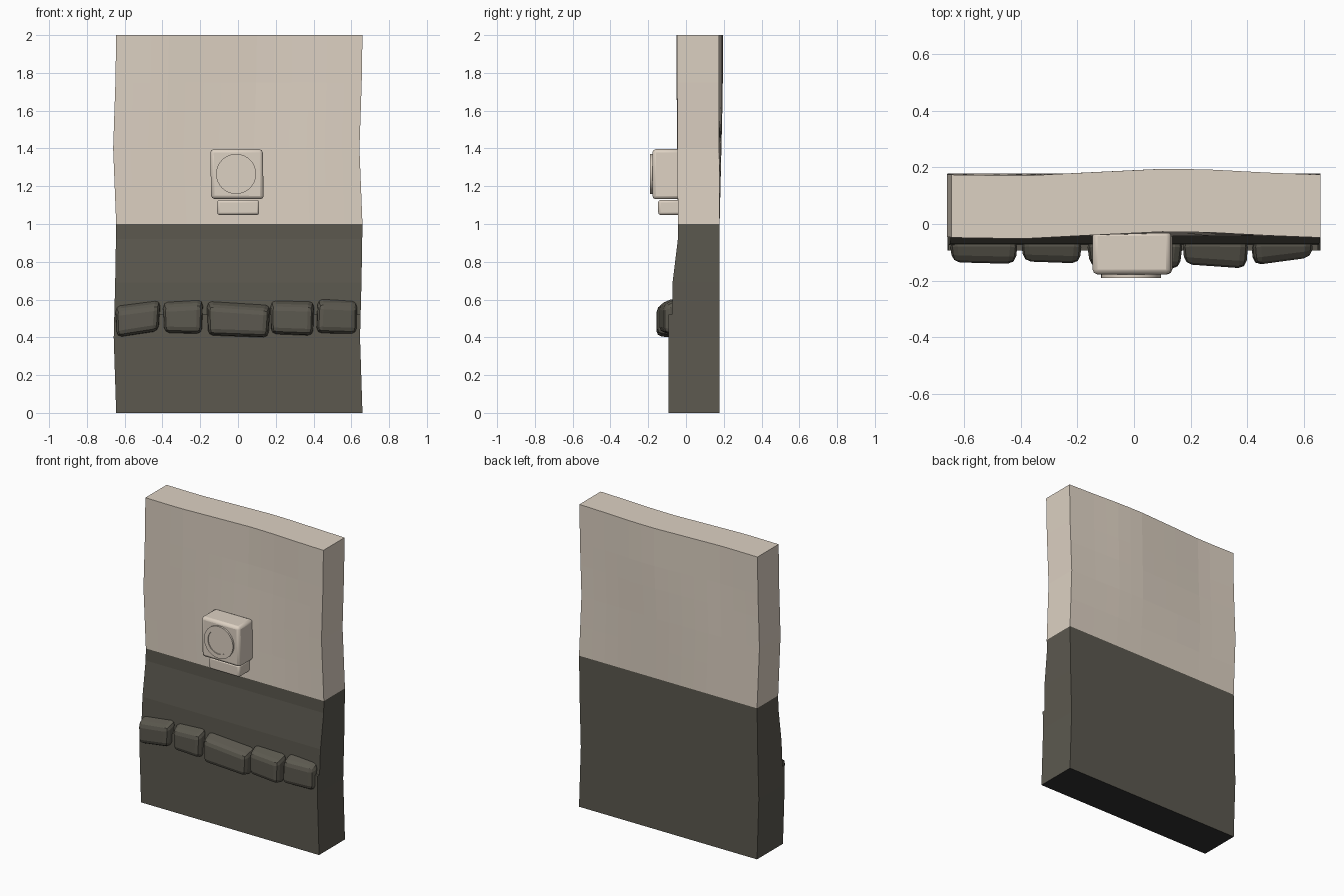
import bpy, bmesh, math

if "Cube" in bpy.data.objects:
    bpy.data.objects.remove(bpy.data.objects["Cube"])


def material(name, rgb):
    m = bpy.data.materials.new(name)
    m.diffuse_color = (*rgb, 1)
    m.use_nodes = True
    m.node_tree.nodes["Principled BSDF"].inputs["Base Color"].default_value = m.diffuse_color
    return m


PLASTER = material("pale plaster", (0.72, 0.635, 0.54))
STONE = material("dark stone", (0.106, 0.099, 0.078))
UNDERSIDE = material("black underside", (0.03, 0.03, 0.03))


def interp(table, t):
    for (a, va), (b, vb) in zip(table, table[1:]):
        if t <= b:
            return va + (vb - va) * (t - a) / (b - a)
    return table[-1][1]


def make_object(name, bm, mats, bevel=0, segments=2, smooth=25):
    bmesh.ops.recalc_face_normals(bm, faces=bm.faces[:])
    me = bpy.data.meshes.new(name)
    bm.to_mesh(me)
    bm.free()
    ob = bpy.data.objects.new(name, me)
    bpy.context.collection.objects.link(ob)
    for m in mats:
        me.materials.append(m)
    if bevel:
        mod = ob.modifiers.new("bevel", 'BEVEL')
        mod.width, mod.segments, mod.limit_method = bevel, segments, 'ANGLE'
    if smooth:
        bpy.context.view_layer.objects.active = ob
        ob.select_set(True)
        bpy.ops.object.shade_smooth_by_angle(angle=math.radians(smooth))
        ob.select_set(False)
    return ob


# Wall panel: a gently wavy slab with a thicker, ledged base
SWAY = [(0, .007), (.4, -.006), (.7, .002), (1, .007), (1.4, -.009), (1.75, .003), (2, .007)]
FRONT = [(0, -.093), (.52, -.093), (.521, -.074), (.69, -.071), (.92, -.043), (1, -.043), (2, -.048)]
WAVE = [(-.65, 0), (-.4, -.004), (-.17, .008), (.1, .021), (.25, .019), (.45, .008), (.65, 0)]
ROWS = [0, .2, .4, .52, .521, .69, .8, .92, 1, 1.2, 1.4, 1.6, 1.75, 1.9, 2]
N = 14

bm = bmesh.new()
grid = []
for z in ROWS:
    grow = max(0, min(1, (z - 1) / .7))
    front, back = [], []
    for i in range(N + 1):
        x = -.652 + 1.304 * i / N
        w = interp(WAVE, x) * grow
        xs = x + interp(SWAY, z)
        front.append(bm.verts.new((xs, interp(FRONT, z) + w, z)))
        back.append(bm.verts.new((xs, .178 - .004 * grow + w, z)))
    grid.append(front + back[::-1])
count = len(grid[0])
for lo, hi in zip(grid, grid[1:]):
    for i in range(count):
        j = (i + 1) % count
        f = bm.faces.new((lo[i], lo[j], hi[j], hi[i]))
        f.material_index = 0 if f.calc_center_median().z > 1 else 1
bm.faces.new(grid[0]).material_index = 2
bm.faces.new(grid[-1]).material_index = 0
make_object("wall_panel", bm, [PLASTER, STONE, UNDERSIDE], smooth=0)


def block(name, back, front, y0, front_y, mat, bevel, segments=2, smooth=25):
    """Solid joining a back outline and a front outline of (x, z) corners."""
    bm = bmesh.new()
    a = [bm.verts.new((x, y0, z)) for x, z in back]
    b = [bm.verts.new((x, y, z)) for (x, z), y in zip(front, front_y)]
    bm.faces.new(a)
    bm.faces.new(b)
    for i in range(4):
        j = (i + 1) % 4
        bm.faces.new((a[i], a[j], b[j], b[i]))
    return make_object(name, bm, [mat], bevel, segments, smooth)


# Row of rough stones: lower-left, lower-right, upper-right, upper-left, front y left/right
STONES = [
    [(-.645, .395), (-.418, .428), (-.408, .605), (-.652, .575), -.135, -.141],
    [(-.393, .418), (-.188, .414), (-.183, .608), (-.4, .596), -.132, -.139],
    [(-.163, .406), (.165, .395), (.175, .578), (-.168, .6), -.15, -.158],
    [(.172, .413), (.4, .405), (.405, .598), (.17, .603), -.142, -.157],
    [(.412, .418), (.632, .412), (.635, .602), (.42, .612), -.145, -.118],
]
for k, (*quad, left, right) in enumerate(STONES):
    cx = sum(p[0] for p in quad) / 4
    face = [(cx + (x - cx) * .93, z + (.012 if z < .5 else -.035)) for x, z in quad]
    block(f"ledge_stone_{k + 1}", quad, face, -.055, [left, right, right, left],
          STONE, .027, 2, 0)


def rect(x0, x1, z0, z1):
    return [(x0, z0), (x1, z0), (x1, z1), (x0, z1)]


# Wall fixture: housing with a smaller block beneath it
body = [(-.142, 1.133), (.136, 1.131), (.131, 1.396), (-.147, 1.396)]
block("fixture_housing", body, body, -.025, [-.178] * 4, PLASTER, .018)
foot = rect(-.11, .112, 1.048, 1.127)
block("fixture_foot", foot, foot, -.03, [-.147] * 4, PLASTER, .012)

# Round bezel with a slightly sunken centre, lathed around the y axis
bm = bmesh.new()
PROFILE = [(.106, -.165), (.106, -.19), (.078, -.19), (.078, -.184)]
SIDES = 32
rings = []
for r, y in PROFILE:
    rings.append([bm.verts.new((-.01 + r * math.cos(t), y, 1.265 + r * math.sin(t)))
                  for t in (2 * math.pi * i / SIDES for i in range(SIDES))])
for p, q in zip(rings, rings[1:]):
    for i in range(SIDES):
        j = (i + 1) % SIDES
        bm.faces.new((p[i], p[j], q[j], q[i]))
bm.faces.new(rings[-1])
bm.faces.new(rings[0][::-1])
make_object("fixture_bezel", bm, [PLASTER])
